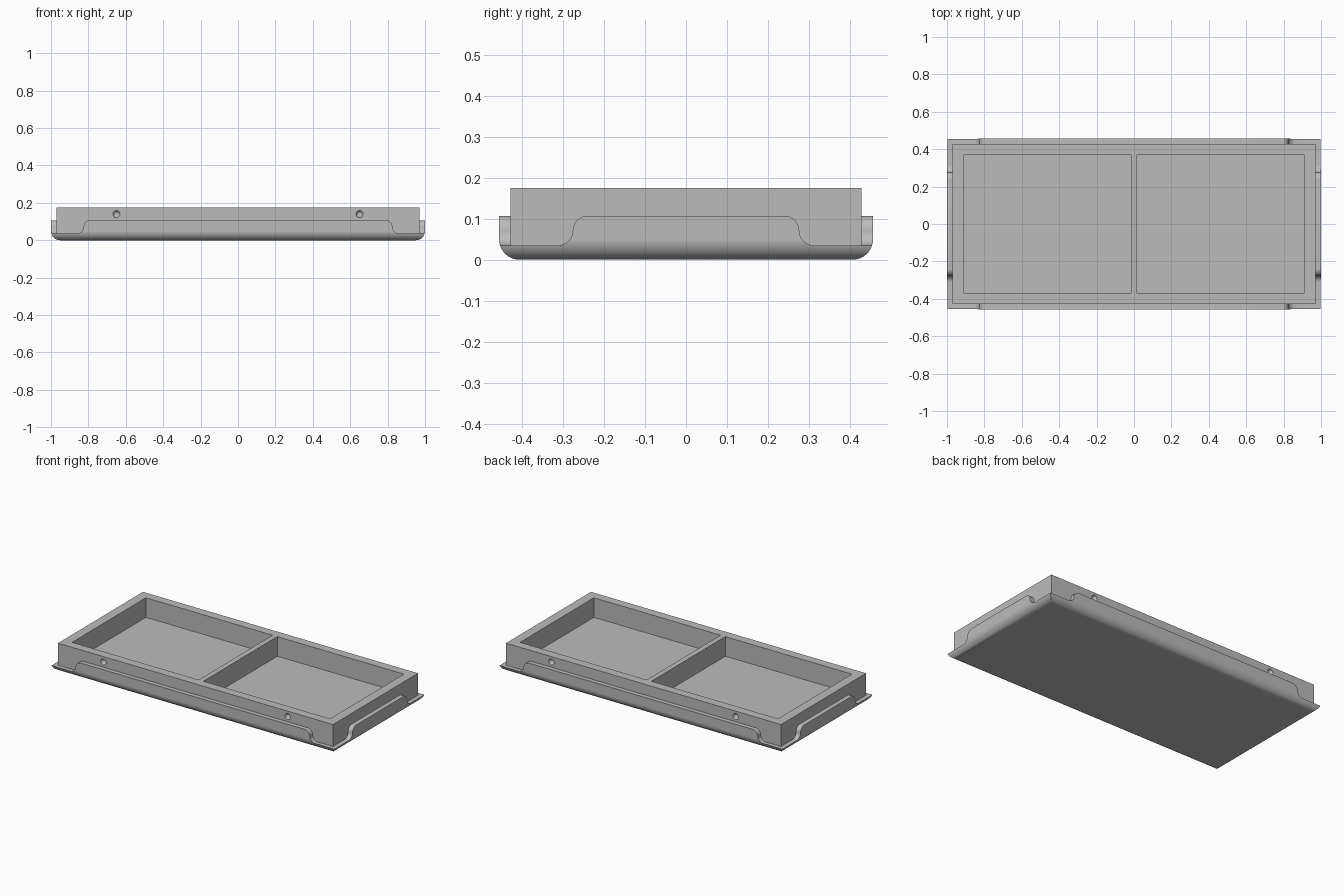
import bpy, bmesh, math
from mathutils import Vector

if "Cube" in bpy.data.objects:
    bpy.data.objects.remove(bpy.data.objects["Cube"])

grey = bpy.data.materials.new("plain grey")
grey.use_nodes = True
grey.diffuse_color = (0.5, 0.5, 0.5, 1)
grey.node_tree.nodes["Principled BSDF"].inputs["Base Color"].default_value = (0.5, 0.5, 0.5, 1)

BOX = (0.97, 0.428)      # half size of the tray box
SHELL = (1.0, 0.456)     # half size of the base shell
TOP, FLAP, LIP = 0.175, 0.107, 0.035
ROUND = 0.05


def make(name, bm):
    bmesh.ops.recalc_face_normals(bm, faces=bm.faces)
    mesh = bpy.data.meshes.new(name)
    bm.to_mesh(mesh)
    bm.free()
    mesh.materials.append(grey)
    obj = bpy.data.objects.new(name, mesh)
    bpy.context.collection.objects.link(obj)
    return obj


def block(name, lo, hi):
    bm = bmesh.new()
    bmesh.ops.create_cube(bm, size=1)
    lo, hi = Vector(lo), Vector(hi)
    for v in bm.verts:
        v.co = (lo + hi) / 2 + v.co * (hi - lo)
    return make(name, bm)


def ball(name, centre, radius):
    bm = bmesh.new()
    bmesh.ops.create_uvsphere(bm, u_segments=24, v_segments=12, radius=radius)
    bmesh.ops.translate(bm, verts=bm.verts, vec=centre)
    return make(name, bm)


def prism(name, near, far):
    bm = bmesh.new()
    a = [bm.verts.new(p) for p in near]
    b = [bm.verts.new(p) for p in far]
    bm.faces.new(a)
    bm.faces.new(b)
    for i in range(len(a)):
        j = (i + 1) % len(a)
        bm.faces.new((a[i], a[j], b[j], b[i]))
    return make(name, bm)


def cut(target, cutters):
    bpy.context.view_layer.objects.active = target
    for c in cutters:
        mod = target.modifiers.new("cut", "BOOLEAN")
        mod.operation = "DIFFERENCE"
        mod.solver = "EXACT"
        mod.object = c
        bpy.ops.object.modifier_apply(modifier=mod.name)
        bpy.data.objects.remove(c)


def smooth(obj):
    bpy.ops.object.select_all(action="DESELECT")
    obj.select_set(True)
    bpy.context.view_layer.objects.active = obj
    bpy.ops.object.shade_smooth_by_angle(angle=math.radians(30))


def s_curve(start, end):
    """Outline of the corner notch: an S-shaped step down from flap to lip."""
    r = (FLAP - LIP) / 2
    mid = FLAP - r
    steps = [math.pi / 2 * i / 8 for i in range(9)]
    pts = [(start, 0.2)]
    pts += [(start + r * math.sin(t), mid + r * math.cos(t)) for t in steps]
    pts += [(start + 2 * r - r * math.cos(t), mid - r * math.sin(t)) for t in steps[1:]]
    return pts + [(end, LIP), (end, 0.2)]


# Tray box with two pockets and a pair of dimples on each long side
box = block("tray_box", (-BOX[0], -BOX[1], 0.03), (BOX[0], BOX[1], TOP))
cutters = []
for s in (-1, 1):
    xs = sorted((s * 0.017, s * 0.91))
    cutters.append(block("pocket_cutter", (xs[0], -0.372, 0.05), (xs[1], 0.372, 0.3)))
    for side in (-1, 1):
        cutters.append(ball("dimple_cutter", (s * 0.65, side * BOX[1], 0.14), 0.019))
cut(box, cutters)
smooth(box)

# Base shell: rectangular rings rounded in at the bottom
bm = bmesh.new()
levels = [(ROUND * (1 - math.sin(t)), ROUND * (1 - math.cos(t)))
          for t in (math.pi / 2 * i / 12 for i in range(13))] + [(0, FLAP)]
rings = []
for inset, z in levels:
    x, y = SHELL[0] - inset, SHELL[1] - inset
    rings.append([bm.verts.new((sx * x, sy * y, z))
                  for sx, sy in ((-1, -1), (1, -1), (1, 1), (-1, 1))])
for low, high in zip(rings, rings[1:]):
    for i in range(4):
        j = (i + 1) % 4
        bm.faces.new((low[i], low[j], high[j], high[i]))
bm.faces.new(rings[0])
bm.faces.new(rings[-1])
shell = make("base_shell", bm)

# Hollow the shell and notch both sides of every corner
inner = (BOX[0] - 0.002, BOX[1] - 0.002)
cutters = [block("cavity_cutter", (-inner[0], -inner[1], 0.032), (inner[0], inner[1], 0.3))]
for sx in (-1, 1):
    for sy in (-1, 1):
        long_edge, short_edge = s_curve(0.79, 1.1), s_curve(0.24, 0.6)
        cutters.append(prism("notch_cutter",
                             [(sx * u, sy * 0.41, z) for u, z in long_edge],
                             [(sx * u, sy * 0.6, z) for u, z in long_edge]))
        cutters.append(prism("notch_cutter",
                             [(sx * 0.95, sy * u, z) for u, z in short_edge],
                             [(sx * 1.1, sy * u, z) for u, z in short_edge]))
cut(shell, cutters)
smooth(shell)
